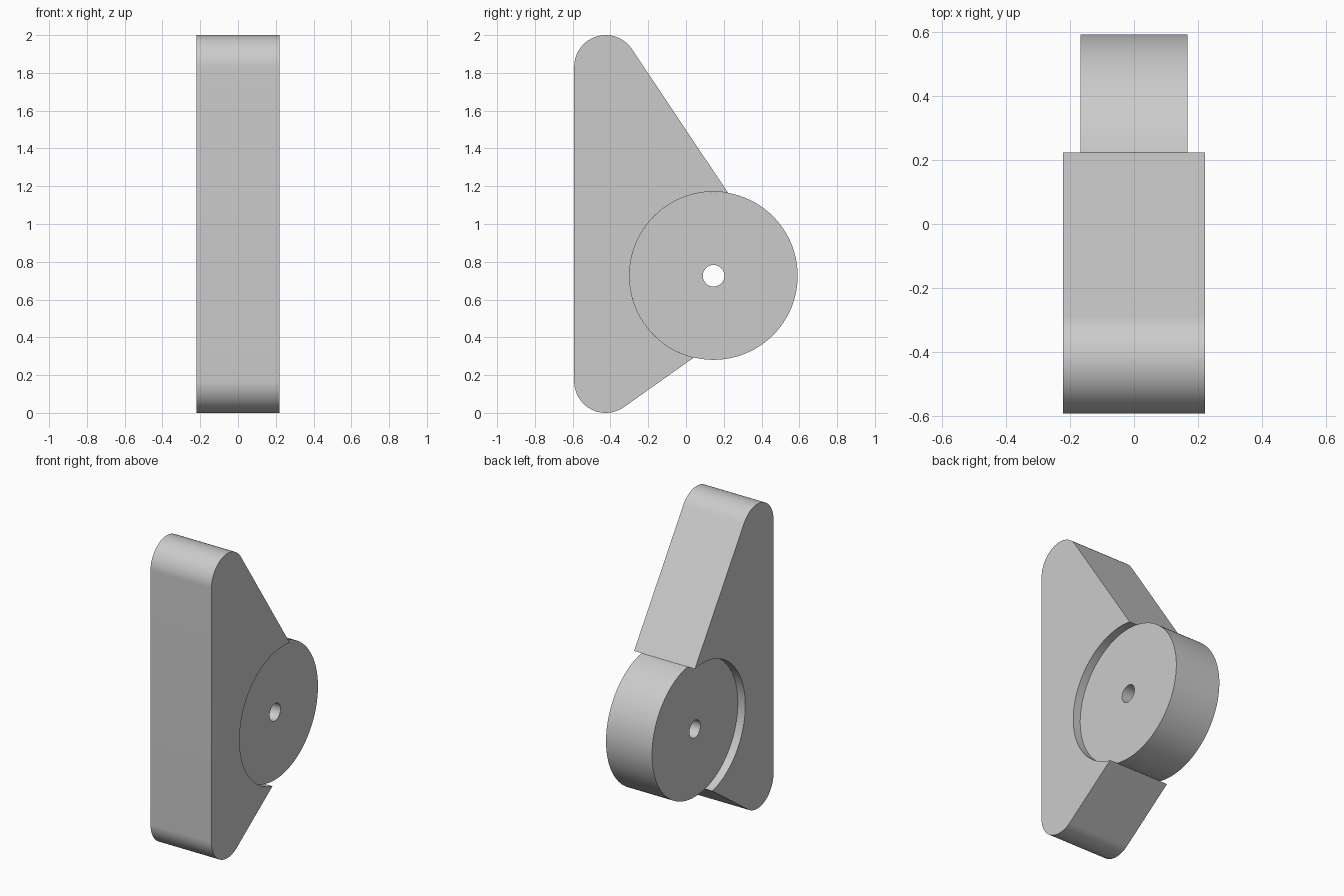
import bpy, bmesh, math

cube = bpy.data.objects.get("Cube")
if cube:
    bpy.data.objects.remove(cube, do_unlink=True)

GREY = (0.6, 0.6, 0.6, 1.0)
mat = bpy.data.materials.new("plain grey")
mat.use_nodes = True
mat.diffuse_color = GREY
mat.node_tree.nodes["Principled BSDF"].inputs["Base Color"].default_value = GREY

# Side-plane layout (y, z)
WHEEL_C, WHEEL_R, BORE_R = (0.146, 0.726), 0.445, 0.057
END_Y, END_R = -0.425, 0.167
TOP_Z, BOTTOM_Z = 2.0 - END_R, END_R
BODY_HALF, WHEEL_HALF = 0.221, 0.167


def arc(centre, radius, start, end, steps):
    """Points on an arc, angles in radians from +y towards +z."""
    points = []
    for i in range(steps + 1):
        a = start + (end - start) * i / steps
        points.append((centre[0] + radius * math.cos(a), centre[1] + radius * math.sin(a)))
    return points


def angle_to(y, z):
    return math.atan2(z - WHEEL_C[1], y - WHEEL_C[0])


def finish(bm, name):
    bmesh.ops.recalc_face_normals(bm, faces=bm.faces)
    mesh = bpy.data.meshes.new(name)
    bm.to_mesh(mesh)
    bm.free()
    obj = bpy.data.objects.new(name, mesh)
    bpy.context.collection.objects.link(obj)
    mesh.materials.append(mat)
    bpy.ops.object.select_all(action='DESELECT')
    obj.select_set(True)
    bpy.context.view_layer.objects.active = obj
    bpy.ops.object.shade_smooth_by_angle(angle=math.radians(25))
    return obj


# Bracket: rounded ends, two sloping edges and a round seat for the wheel
upper_normal = math.atan2(0.555, 0.832)
lower_normal = math.atan2(-0.82, 0.57)
seat_start = angle_to(0.042, 0.293) % math.tau
seat_end = angle_to(0.223, 1.164)
profile = arc((END_Y, TOP_Z), END_R, upper_normal, math.pi, 32)
profile += arc((END_Y, BOTTOM_Z), END_R, math.pi, math.tau + lower_normal, 32)
profile += arc(WHEEL_C, WHEEL_R, seat_start, seat_end, 96)

bm = bmesh.new()
face = bm.faces.new([bm.verts.new((-BODY_HALF, y, z)) for y, z in profile])
extruded = bmesh.ops.extrude_face_region(bm, geom=[face])
moved = [g for g in extruded["geom"] if isinstance(g, bmesh.types.BMVert)]
bmesh.ops.translate(bm, verts=moved, vec=(2 * BODY_HALF, 0, 0))
finish(bm, "bracket")

# Wheel: a narrower disc with a through bore
SIDES = 128
bm = bmesh.new()
rings = []
for radius, x in ((WHEEL_R, -WHEEL_HALF), (WHEEL_R, WHEEL_HALF),
                  (BORE_R, WHEEL_HALF), (BORE_R, -WHEEL_HALF)):
    circle = arc(WHEEL_C, radius, 0, math.tau, SIDES)[:-1]
    rings.append([bm.verts.new((x, y, z)) for y, z in circle])
for r, ring in enumerate(rings):
    following = rings[(r + 1) % len(rings)]
    for i in range(SIDES):
        j = (i + 1) % SIDES
        bm.faces.new((ring[i], ring[j], following[j], following[i]))
finish(bm, "wheel")
